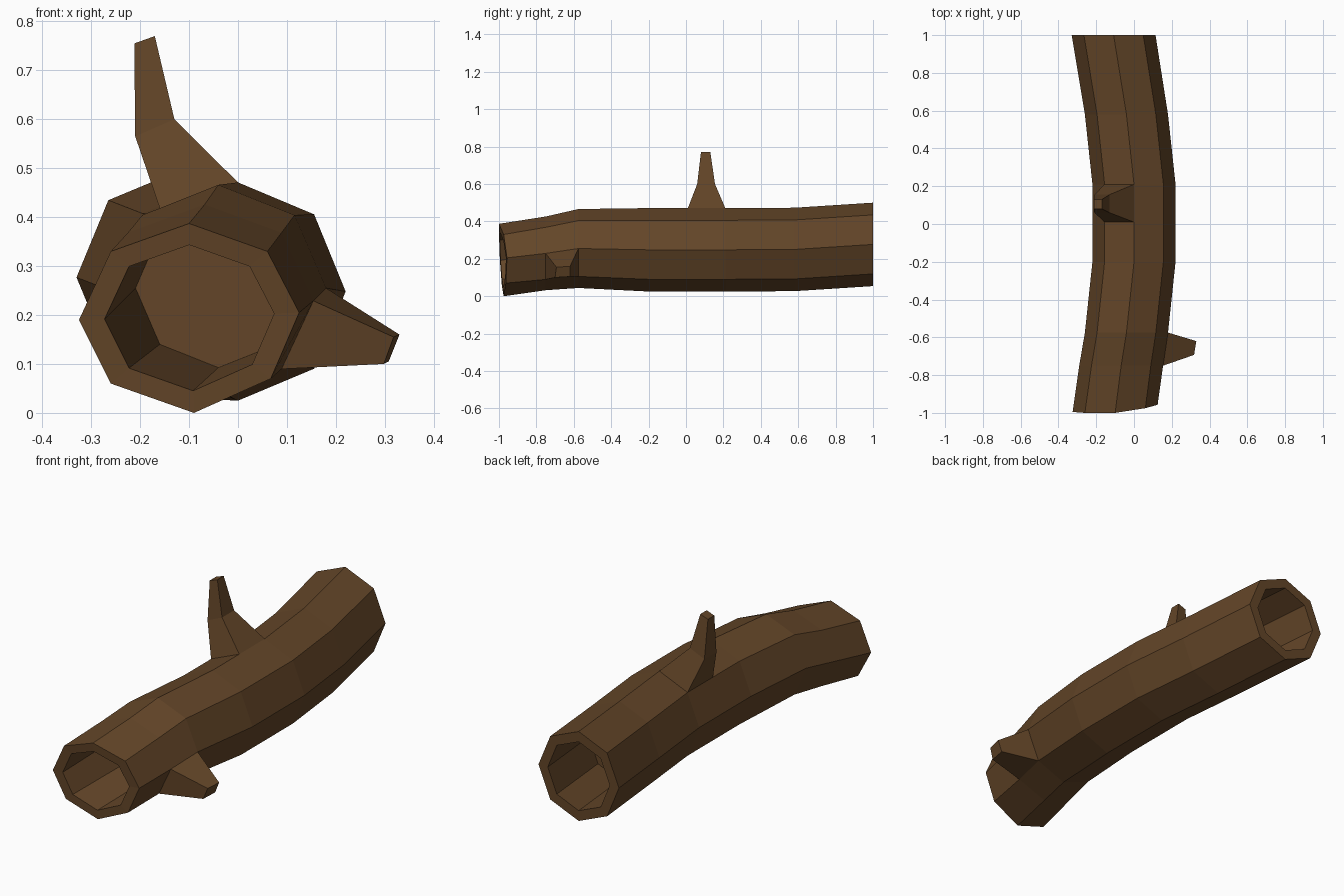
import bpy, bmesh
from math import sin, cos, pi
from mathutils import Vector

if "Cube" in bpy.data.objects:
    bpy.data.objects.remove(bpy.data.objects["Cube"])

bark = bpy.data.materials.new("bark")
bark.diffuse_color = (0.125, 0.06, 0.021, 1)
bark.use_nodes = True
bark.node_tree.nodes["Principled BSDF"].inputs["Base Color"].default_value = bark.diffuse_color

bm = bmesh.new()
N = 8


def ring(points):
    return [bm.verts.new(p) for p in points]


def octagon(y, cx, cz, rx, rz):
    # starts at +x and runs towards the top
    return [Vector((cx + rx * cos(2 * pi * i / N), y, cz + rz * sin(2 * pi * i / N))) for i in range(N)]


def shrunk(points, s):
    c = sum(points, Vector()) / len(points)
    return [c + (p - c) * s for p in points]


def bridge(a, b):
    n = len(a)
    return [bm.faces.new((a[i], a[(i + 1) % n], b[(i + 1) % n], b[i])) for i in range(n)]


def twig(face, sections):
    # replaces one bark face by a tapering stub
    loop = list(face.verts)
    bm.faces.remove(face)
    for s in sections:
        nxt = ring(s)
        bridge(loop, nxt)
        loop = nxt
    bm.faces.new(loop)


# bent outer trunk, the front end cut a little askew
front = [Vector(p) for p in (
    (0.125, -0.957, 0.205), (0.06, -0.975, 0.33), (-0.10, -1, 0.387), (-0.26, -1, 0.33),
    (-0.325, -0.995, 0.19), (-0.26, -0.985, 0.06), (-0.09, -0.975, 0), (0.067, -0.963, 0.07))]
sections = [front] + [octagon(*s) for s in (
    (-0.75, -0.068, 0.229, 0.222, 0.197), (-0.575, -0.04, 0.255, 0.22, 0.211),
    (-0.2, 0, 0.248, 0.22, 0.223), (0.01, 0, 0.248, 0.22, 0.223), (0.21, 0, 0.248, 0.22, 0.223),
    (0.58, -0.04, 0.25, 0.22, 0.223), (1, -0.108, 0.277, 0.222, 0.223))]
rings = [ring(s) for s in sections]
walls = [bridge(a, b) for a, b in zip(rings, rings[1:])]

# hollow ends: rim, inner wall and floor
for end, deep in ((0, 2), (-1, -2)):
    rim = ring(shrunk(sections[end], 0.77))
    floor = ring(shrunk(sections[deep], 0.77))
    bridge(rings[end], rim)
    bridge(rim, floor)
    bm.faces.new(floor)

# upper twig, section corners follow the face: front inner, front outer, back outer, back inner
twig(walls[4][2], [
    [(-0.13, 0.06, 0.60), (-0.21, 0.06, 0.565), (-0.21, 0.155, 0.565), (-0.13, 0.155, 0.60)],
    [(-0.17, 0.08, 0.77), (-0.212, 0.08, 0.755), (-0.212, 0.13, 0.755), (-0.17, 0.13, 0.77)]])

# side twig: front lower, front upper, back upper, back lower
twig(walls[1][7], [
    [(0.298, -0.70, 0.10), (0.318, -0.693, 0.155), (0.33, -0.62, 0.16), (0.308, -0.62, 0.105)]])

bmesh.ops.recalc_face_normals(bm, faces=bm.faces)
mesh = bpy.data.meshes.new("log")
bm.to_mesh(mesh)
bm.free()
mesh.materials.append(bark)
bpy.context.collection.objects.link(bpy.data.objects.new("log", mesh))
